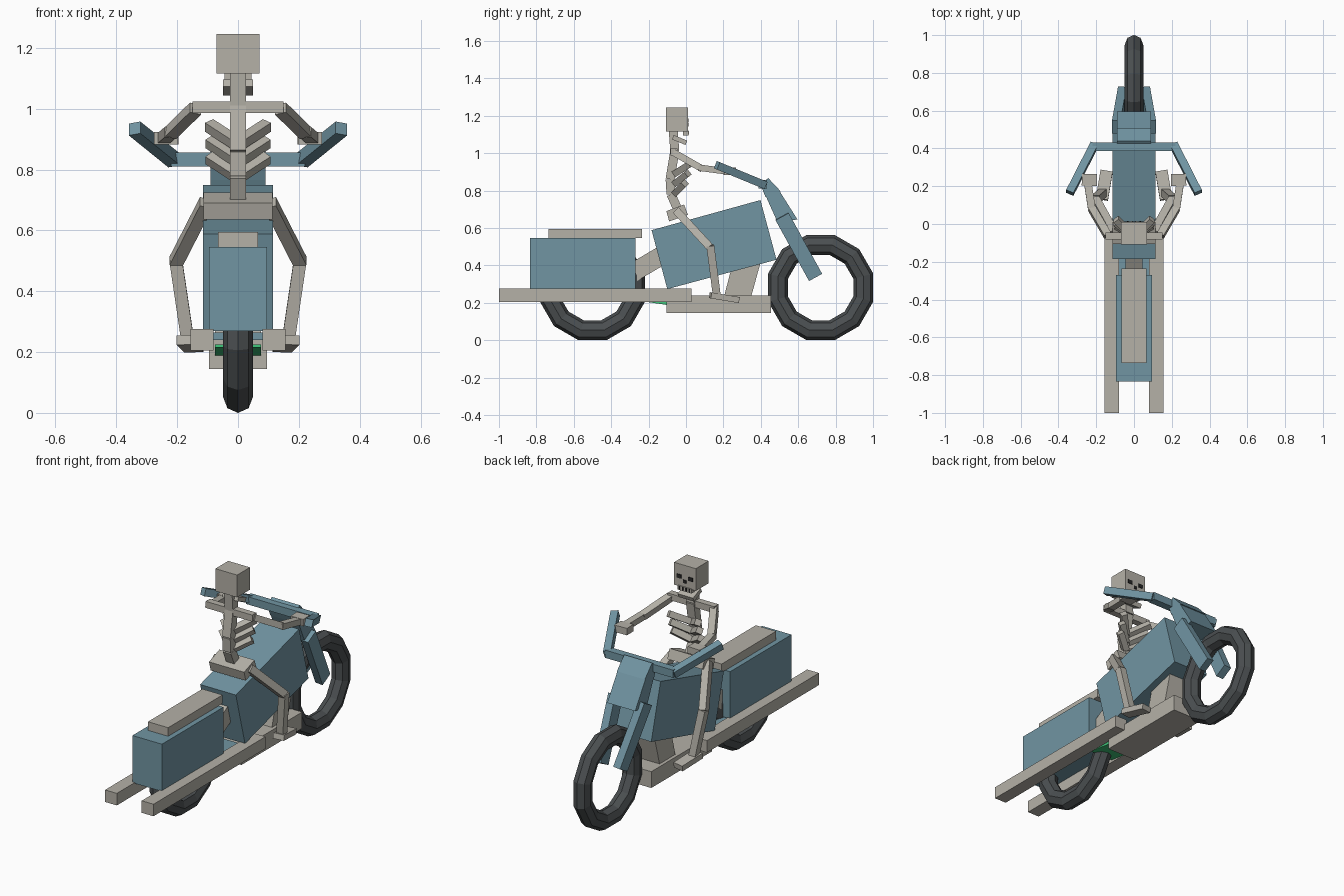
import bpy, math
from mathutils import Vector, Matrix

if "Cube" in bpy.data.objects:
    bpy.data.objects.remove(bpy.data.objects["Cube"], do_unlink=True)


def material(name, rgb):
    m = bpy.data.materials.new(name)
    m.use_nodes = True
    m.diffuse_color = (*rgb, 1)
    m.node_tree.nodes["Principled BSDF"].inputs["Base Color"].default_value = (*rgb, 1)
    return m


BONE = material("bone grey", (0.46, 0.44, 0.39))
BLUE = material("steel blue", (0.165, 0.30, 0.365))
TYRE = material("tyre grey", (0.07, 0.078, 0.082))
GREEN = material("green", (0.05, 0.58, 0.2))
DARK = material("socket black", (0.02, 0.02, 0.02))


def mesh_object(name, verts, faces, mat):
    me = bpy.data.meshes.new(name)
    me.from_pydata([tuple(v) for v in verts], [], faces)
    me.materials.append(mat)
    ob = bpy.data.objects.new(name, me)
    bpy.context.scene.collection.objects.link(ob)
    return ob


def prism(name, profile, half, mat):
    """Side outline in (y, z), clockwise, extruded across x."""
    n = len(profile)
    verts = [(x, y, z) for x in (-half, half) for y, z in profile]
    faces = [tuple(range(n)), tuple(reversed(range(n, 2 * n)))]
    faces += [(i, i + n, (i + 1) % n + n, (i + 1) % n) for i in range(n)]
    return mesh_object(name, verts, faces, mat)


def box(name, lo, hi, mat):
    outline = [(lo[1], lo[2]), (lo[1], hi[2]), (hi[1], hi[2]), (hi[1], lo[2])]
    ob = prism(name, outline, (hi[0] - lo[0]) / 2, mat)
    ob.data.transform(Matrix.Translation(((hi[0] + lo[0]) / 2, 0, 0)))
    return ob


def bar(name, a, b, width, depth, mat):
    """Square bar from a to b; width is measured towards x where possible."""
    a, b = Vector(a), Vector(b)
    d = (b - a).normalized()
    ref = Vector((1, 0, 0)) if abs(d.x) < 0.9 else Vector((0, 1, 0))
    u = (ref - d * ref.dot(d)).normalized() * width / 2
    v = d.cross(u).normalized() * depth / 2
    verts = [p + u * s + v * t for p in (a, b)
             for s, t in ((-1, -1), (1, -1), (1, 1), (-1, 1))]
    faces = [(3, 2, 1, 0), (4, 5, 6, 7)]
    faces += [(i, (i + 1) % 4, (i + 1) % 4 + 4, i + 4) for i in range(4)]
    return mesh_object(name, verts, faces, mat)


def pair(name, a, b, width, depth, mat):
    for side, s in (("left", 1), ("right", -1)):
        bar(f"{side}_{name}", (s * a[0], *a[1:]), (s * b[0], *b[1:]), width, depth, mat)


def wheel(name, y, z, radius, tube, major=12, minor=8):
    verts, faces = [], []
    stretch = 1 / math.cos(math.pi / major)
    for i in range(major):
        a = math.tau * (i + 0.5) / major
        for j in range(minor):
            t = math.tau * j / minor
            r = (radius + tube * math.cos(t)) * stretch
            verts.append((tube * 0.93 * math.sin(t), y + r * math.cos(a), z + r * math.sin(a)))
            k, m = (i + 1) % major, (j + 1) % minor
            faces.append((i * minor + j, i * minor + m, k * minor + m, k * minor + j))
    mesh_object(name, verts, faces, TYRE)


# Wheels
wheel("front_wheel", 0.72, 0.281, 0.228, 0.053)
wheel("rear_wheel", -0.5, 0.281, 0.228, 0.053)

# Body
prism("tank", [(-0.1, 0.273), (-0.184, 0.588), (0.398, 0.749), (0.484, 0.43)], 0.115, BLUE)
box("rear_case", (-0.095, -0.835, 0.27), (0.095, -0.27, 0.545), BLUE)
box("rear_seat", (-0.065, -0.735, 0.545), (0.065, -0.235, 0.595), BONE)
bar("seat_strut", (0, -0.32, 0.34), (0, -0.1, 0.47), 0.09, 0.1, BONE)
box("under_tray", (-0.08, -0.3, 0.24), (0.08, -0.1, 0.265), BLUE)
prism("lower_fin", [(-0.28, 0.215), (-0.28, 0.225), (-0.1, 0.225), (-0.1, 0.188)], 0.075, GREEN)
box("engine_base", (-0.095, -0.105, 0.145), (0.095, 0.455, 0.24), BONE)
prism("engine_block", [(0.2, 0.22), (0.26, 0.45), (0.4, 0.42), (0.345, 0.22)], 0.075, BONE)
for side, s in (("left", 1), ("right", -1)):
    box(f"{side}_exhaust", (s * 0.118 - 0.038, -1, 0.205), (s * 0.118 + 0.038, 0.03, 0.275), BONE)

# Steering
pair("fork_leg", (0.094, 0.513, 0.662), (0.062, 0.692, 0.337), 0.045, 0.08, BLUE)
prism("head_lamp", [(0.489, 0.631), (0.42, 0.785), (0.495, 0.805), (0.596, 0.645)], 0.09, BLUE)
prism("steering_head", [(0.425, 0.765), (0.398, 0.834), (0.44, 0.866), (0.507, 0.795)], 0.09, BLUE)
bar("handlebar", (-0.22, 0.41, 0.833), (0.22, 0.41, 0.833), 0.045, 0.045, BLUE)
pair("grip", (0.21, 0.42, 0.83), (0.34, 0.165, 0.935), 0.042, 0.042, BLUE)

# Skull, with its face on the riding side
box("skull", (-0.07, -0.108, 1.115), (0.07, 0.01, 1.245), BONE)
box("upper_teeth", (-0.045, -0.015, 1.095), (0.045, 0.014, 1.12), BONE)
bar("jaw", (0, -0.07, 1.085), (0, 0.002, 1.055), 0.1, 0.025, BONE)
box("nose", (-0.01, 0.01, 1.142), (0.01, 0.014, 1.16), DARK)
for side, s in (("left", 1), ("right", -1)):
    box(f"{side}_eye", (s * 0.037 - 0.014, 0.01, 1.163), (s * 0.037 + 0.014, 0.014, 1.185), DARK)
for i in range(4):
    x = -0.033 + i * 0.022
    box(f"tooth_gap_{i + 1}", (x - 0.004, 0.014, 1.1), (x + 0.004, 0.017, 1.118), DARK)

# Spine, pelvis and ribs
spine = [(-0.068, 1.12), (-0.06, 1.01), (-0.085, 0.86), (-0.08, 0.78), (-0.04, 0.69)]
for i, (a, b) in enumerate(zip(spine, spine[1:])):
    bar(f"spine_{i + 1}", (0, *a), (0, *b), 0.052, 0.048, BONE)
prism("pelvis", [(-0.09, 0.635), (-0.105, 0.69), (-0.01, 0.725), (0.01, 0.67)], 0.113, BONE)
for i in range(3):
    z = 0.89 - i * 0.053
    pair(f"rib_{i + 1}", (0.01, -0.06, z), (0.095, 0.025 - i * 0.015, z + 0.055), 0.035, 0.035, BONE)

# Arms
bar("shoulders", (-0.15, -0.064, 1.005), (0.15, -0.064, 1.005), 0.038, 0.038, BONE)
pair("upper_arm", (0.14, -0.06, 1.0), (0.222, 0.08, 0.92), 0.04, 0.036, BONE)
pair("forearm", (0.222, 0.07, 0.922), (0.245, 0.22, 0.902), 0.04, 0.034, BONE)
pair("hand", (0.237, 0.203, 0.903), (0.235, 0.265, 0.903), 0.08, 0.04, BONE)

# Legs
pair("thigh", (0.105, -0.05, 0.69), (0.205, 0.13, 0.495), 0.042, 0.042, BONE)
pair("shin", (0.205, 0.13, 0.505), (0.165, 0.165, 0.235), 0.042, 0.042, BONE)
pair("foot", (0.17, 0.13, 0.24), (0.145, 0.28, 0.215), 0.065, 0.032, BONE)

# Outward facing normals on every part
import bmesh
for ob in bpy.context.scene.objects:
    if ob.type == "MESH":
        bm = bmesh.new()
        bm.from_mesh(ob.data)
        bmesh.ops.recalc_face_normals(bm, faces=bm.faces)
        bm.to_mesh(ob.data)
        bm.free()
